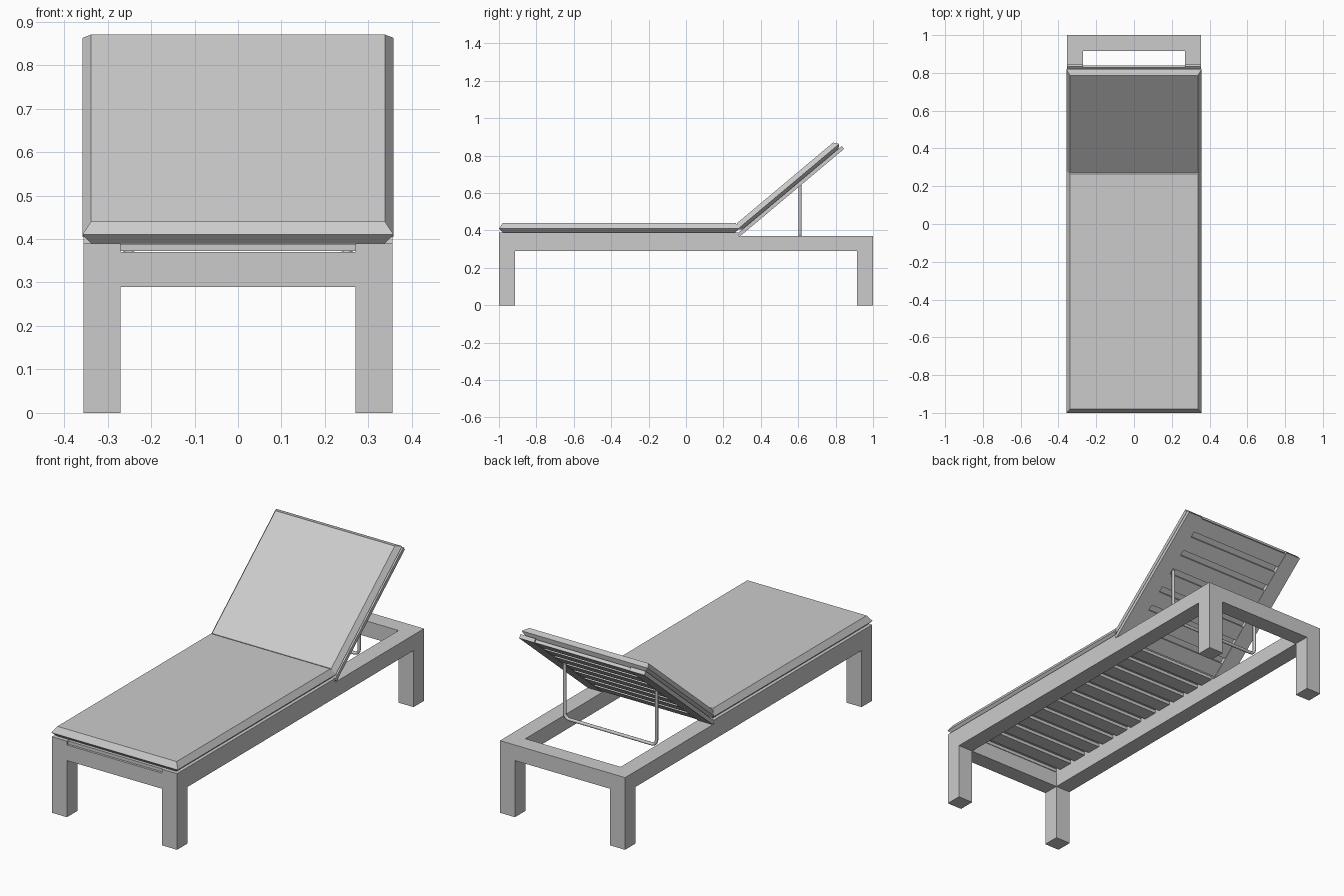
import bpy, bmesh, math
from mathutils import Matrix, Vector

if "Cube" in bpy.data.objects:
    bpy.data.objects.remove(bpy.data.objects["Cube"])

W, T = 0.355, 0.085      # half width, timber width
TILT = math.radians(40)
HINGE = Matrix.Translation((0, 0.29, 0.37)) @ Matrix.Rotation(TILT, 4, 'X')
FLAT = Matrix.Translation((0, -1.0, 0.37))


def finish(name, bm, matrix=None):
    bmesh.ops.recalc_face_normals(bm, faces=bm.faces)
    me = bpy.data.meshes.new(name)
    bm.to_mesh(me)
    bm.free()
    if matrix:
        me.transform(matrix)
    ob = bpy.data.objects.new(name, me)
    bpy.context.collection.objects.link(ob)
    return ob


def add_box(bm, x0, x1, y0, y1, z0, z1):
    m = Matrix.Translation(((x0 + x1) / 2, (y0 + y1) / 2, (z0 + z1) / 2))
    m = m @ Matrix.Diagonal((x1 - x0, y1 - y0, z1 - z0, 1))
    bmesh.ops.create_cube(bm, size=1, matrix=m)


def box(name, *dims, matrix=None):
    bm = bmesh.new()
    add_box(bm, *dims)
    return finish(name, bm, matrix)


def slatted_panel(name, length, slots, matrix):
    """Two side rails with cross slats between them, separated by narrow slots."""
    bm = bmesh.new()
    inner, gap, end = W - T, 0.03, 0.008
    for x0, x1 in ((-W, -inner), (inner, W)):
        add_box(bm, x0, x1, 0, length, 0, 0.02)
    width = (length - 2 * end - slots * gap) / (slots + 1)
    for i in range(slots + 1):
        y = end + i * (width + gap)
        add_box(bm, -inner, inner, y, y + width, 0.002, 0.018)
    return finish(name, bm, matrix)


def cushion(name, y0, y1, z0, zm, z1, matrix):
    """Pad whose edge comes to a ridge, with chamfered top and bottom."""
    bm = bmesh.new()
    rings = []
    for z, inset in ((z0, 0.02), (zm, 0), (z1, 0.02)):
        x, a, b = 0.358 - inset, y0 + inset, y1 - inset
        rings.append([bm.verts.new((px, py, z))
                      for px, py in ((-x, a), (x, a), (x, b), (-x, b))])
    for lo, hi in zip(rings, rings[1:]):
        for i in range(4):
            j = (i + 1) % 4
            bm.faces.new((lo[i], lo[j], hi[j], hi[i]))
    bm.faces.new(rings[0][::-1])
    bm.faces.new(rings[-1])
    return finish(name, bm, matrix)


# Base frame: legs, side rails and end rails
for sx, side in ((-1, "left"), (1, "right")):
    xa, xb = sorted((sx * W, sx * (W - T)))
    box(side + "_side_rail", xa, xb, -1, 1, 0.29, 0.37)
    for sy, end in ((-1, "front"), (1, "back")):
        ya, yb = sorted((sy, sy * (1 - T)))
        box(f"{end}_{side}_leg", xa, xb, ya, yb, 0, 0.29)
for sy, end in ((-1, "front"), (1, "back")):
    ya, yb = sorted((sy, sy * (1 - T)))
    box(end + "_rail", -W + T, W - T, ya, yb, 0.29, 0.37)

# Slatted seat and tilted backrest
slatted_panel("seat_slats", 1.28, 11, FLAT)
slatted_panel("backrest_slats", 0.725, 6, HINGE)

# Cushions
cushion("seat_cushion", 0, 1.285, 0.02, 0.04, 0.07, FLAT)
cushion("backrest_cushion", 0.01, 0.722, 0.02, 0.037, 0.064, HINGE)

# U-shaped wire prop behind the backrest, with rounded lower corners
R, X, LOW, HIGH = 0.025, 0.26, 0.362, 0.642
pts = [(-X, HIGH)]
for cx, start in ((-X + R, 180), (X - R, 270)):
    for k in range(5):
        a = math.radians(start + 22.5 * k)
        pts.append((cx + R * math.cos(a), LOW + R + R * math.sin(a)))
pts.append((X, HIGH))
bm = bmesh.new()
rings, N, r = [], 10, 0.008
for i, p in enumerate(pts):
    a, b = pts[max(i - 1, 0)], pts[min(i + 1, len(pts) - 1)]
    t = Vector((b[0] - a[0], 0, b[1] - a[1])).normalized()
    n = Vector((-t.z, 0, t.x))
    c = Vector((p[0], 0.61, p[1]))
    rings.append([bm.verts.new(c + r * (math.cos(2 * math.pi * k / N) * n
                  + math.sin(2 * math.pi * k / N) * Vector((0, 1, 0)))) for k in range(N)])
for lo, hi in zip(rings, rings[1:]):
    for k in range(N):
        bm.faces.new((lo[k], lo[(k + 1) % N], hi[(k + 1) % N], hi[k])).smooth = True
bm.faces.new(rings[0])
bm.faces.new(rings[-1])
finish("backrest_prop", bm)
